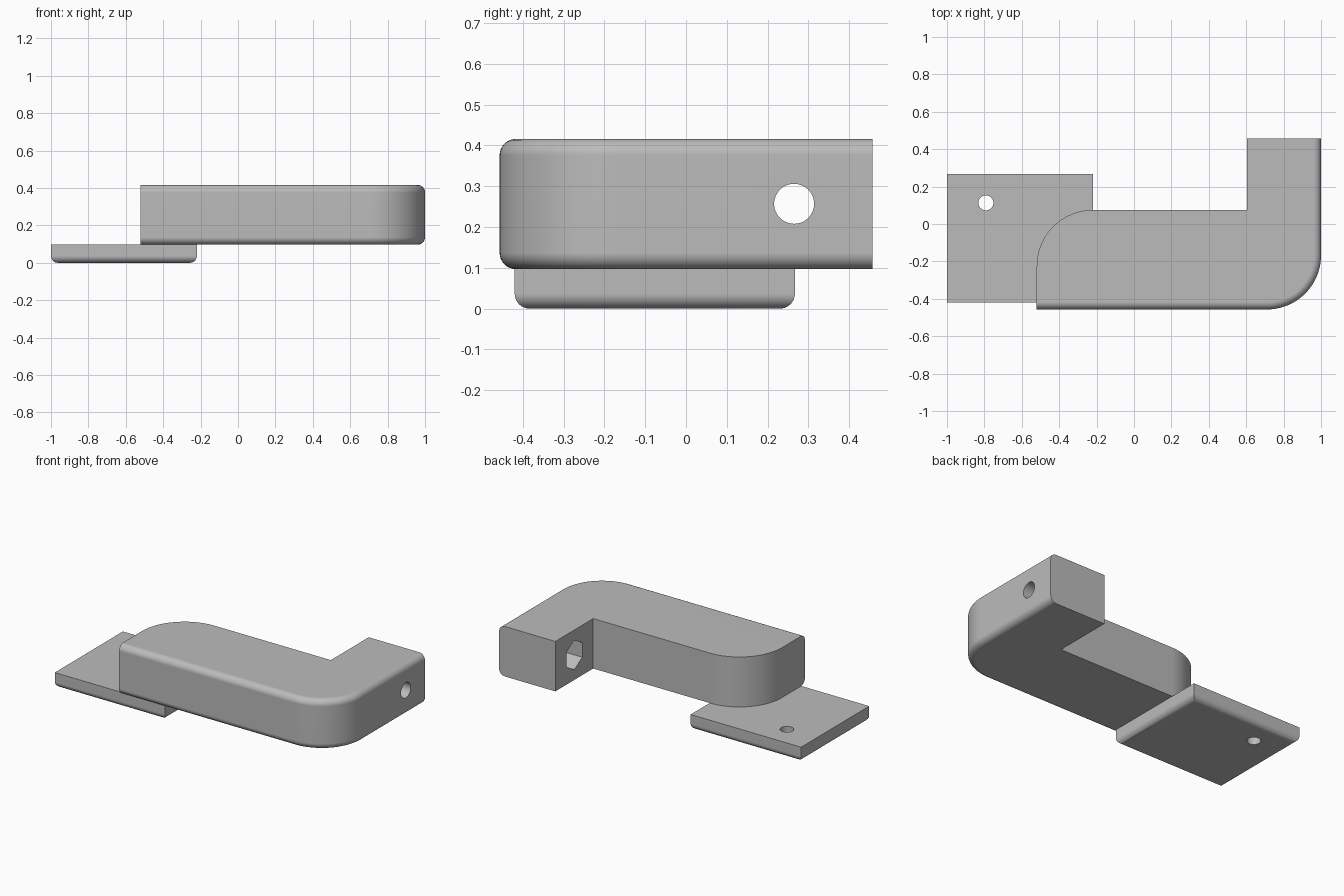
import bpy
import bmesh
from math import cos, sin, pi, radians
from mathutils import Vector

cube = bpy.data.objects.get("Cube")
if cube:
    bpy.data.objects.remove(cube, do_unlink=True)

grey = bpy.data.materials.new("plain_grey")
grey.use_nodes = True
colour = (0.5, 0.5, 0.5, 1)
grey.diffuse_color = colour
grey.node_tree.nodes["Principled BSDF"].inputs["Base Color"].default_value = colour


def arc(cx, cy, r, start, end, steps):
    """Points along an arc, angles in degrees."""
    angles = [radians(start + (end - start) * i / steps) for i in range(steps + 1)]
    return [(cx + r * cos(a), cy + r * sin(a)) for a in angles]


def prism(name, outline, low, high, axis="z", rounded=None, radius=0.04):
    """Extrude an outline along an axis, rounding the edges picked by a rule."""
    def place(p, d):
        return (d, p[0], p[1]) if axis == "x" else (p[0], p[1], d)
    bm = bmesh.new()
    bottom = [bm.verts.new(place(p, low)) for p in outline]
    top = [bm.verts.new(place(p, high)) for p in outline]
    bm.faces.new(bottom)
    bm.faces.new(top)
    for i in range(len(outline)):
        j = (i + 1) % len(outline)
        bm.faces.new((bottom[i], bottom[j], top[j], top[i]))
    bmesh.ops.recalc_face_normals(bm, faces=bm.faces)
    if rounded:
        edges = [e for e in bm.edges if rounded(e.verts[0].co, e.verts[1].co)]
        bmesh.ops.bevel(bm, geom=edges, offset=radius, offset_type="OFFSET",
                        segments=8, profile=0.5, affect="EDGES", clamp_overlap=True)
    mesh = bpy.data.meshes.new(name)
    bm.to_mesh(mesh)
    bm.free()
    mesh.materials.append(grey)
    obj = bpy.data.objects.new(name, mesh)
    bpy.context.collection.objects.link(obj)
    return obj


def finish(obj, cutters):
    """Cut the holes, then shade the rounded areas smoothly."""
    bpy.ops.object.select_all(action="DESELECT")
    bpy.context.view_layer.objects.active = obj
    obj.select_set(True)
    for cutter in cutters:
        cut = obj.modifiers.new("hole", "BOOLEAN")
        cut.operation = "DIFFERENCE"
        cut.solver = "EXACT"
        cut.object = cutter
        bpy.ops.object.modifier_apply(modifier=cut.name)
        bpy.data.objects.remove(cutter, do_unlink=True)
    bpy.ops.object.shade_smooth_by_angle(angle=radians(30))
    normals = obj.modifiers.new("flat_face_normals", "WEIGHTED_NORMAL")
    normals.keep_sharp = True


SEAM = 0.097

# Base plate: underside edges rounded, one screw hole
plate_outline = [(-1, -0.42), (-0.22, -0.42), (-0.22, 0.267), (-1, 0.267)]
plate = prism("base_plate", plate_outline, 0, SEAM,
              rounded=lambda a, b: max(a.z, b.z) < 0.001, radius=0.037)
screw_hole = prism("screw_hole_cutter", arc(-0.792, 0.113, 0.04, 0, 352.5, 47), -0.1, 0.2)
finish(plate, [screw_hole])

# L-shaped arm: outer front and side edges rounded above and below
R = 0.29
arm_outline = (
    [(-0.52, -0.457)]
    + arc(1 - R, -0.457 + R, R, -90, 0, 24)
    + [(1, 0.457), (0.603, 0.457), (0.603, 0.075)]
    + arc(-0.22, -0.225, 0.3, 90, 180, 24)
)


def on_outer_edge(a, b):
    if abs(a.z - b.z) > 0.001:
        return False
    mid = (a + b) / 2
    on_front = mid.y < -0.455
    on_side = mid.x > 0.998
    from_corner = (mid - Vector((1 - R, -0.457 + R, mid.z))).length
    on_corner = mid.x > 1 - R and mid.y < -0.457 + R and abs(from_corner - R) < 0.005
    return on_front or on_side or on_corner


arm = prism("arm", arm_outline, SEAM, 0.416, rounded=on_outer_edge, radius=0.04)

# Bolt hole through the arm's end, with a hexagonal nut pocket on the inner side
bolt_hole = prism("bolt_hole_cutter", arc(0.265, 0.257, 0.049, 0, 352.5, 47), 0.5, 1.1, "x")
nut_pocket = prism("nut_pocket_cutter", arc(0.265, 0.257, 0.093, 30, 330, 5), 0.5, 0.8, "x")
finish(arm, [bolt_hole, nut_pocket])
